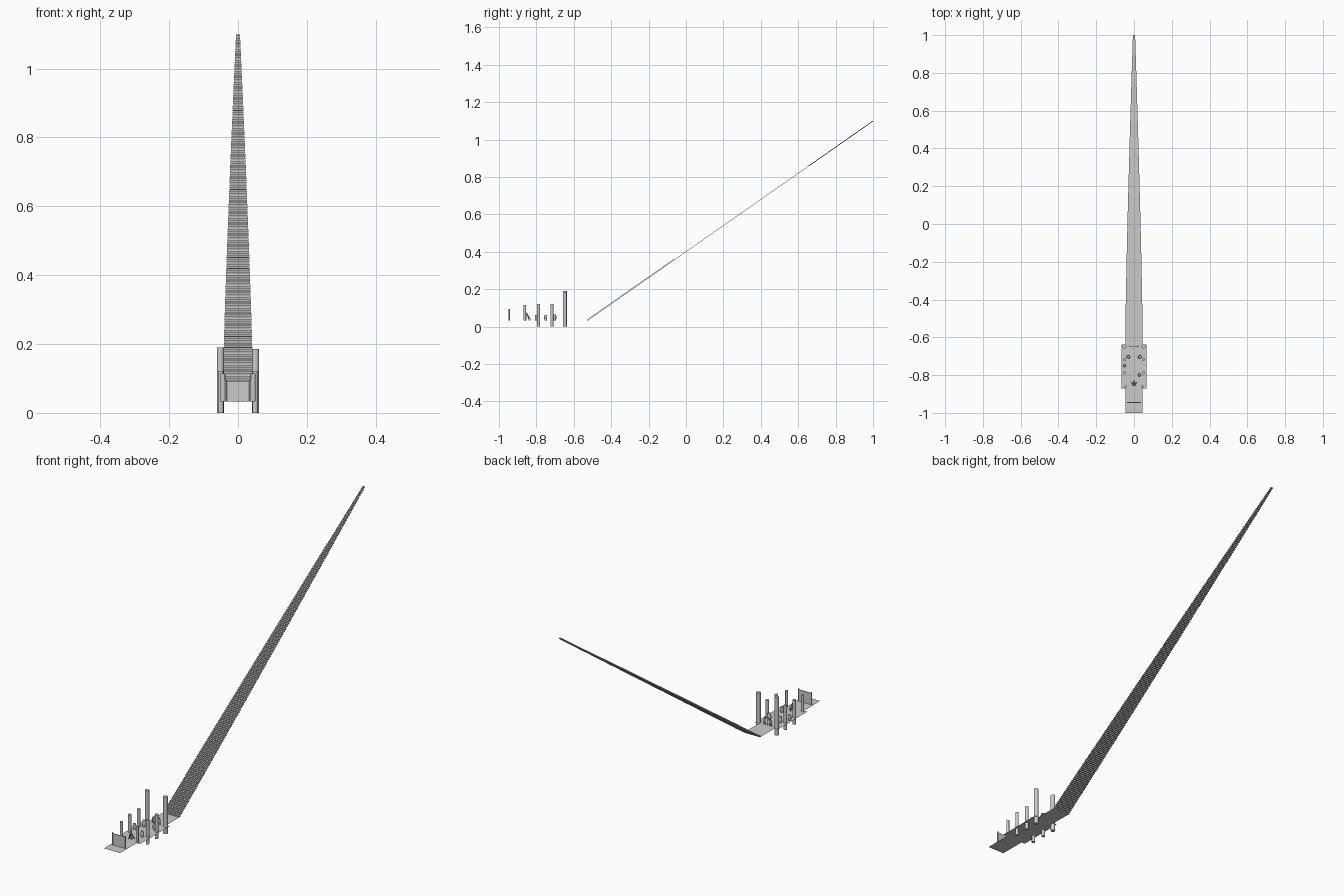
import bpy, math
from mathutils import Vector

if "Cube" in bpy.data.objects:
    bpy.data.objects.remove(bpy.data.objects["Cube"])

DECK = 0.033


def mesh_object(name, verts, faces):
    me = bpy.data.meshes.new(name)
    me.from_pydata(verts, [], faces)
    ob = bpy.data.objects.new(name, me)
    bpy.context.collection.objects.link(ob)
    return ob


def sheet(name, hx, y0, y1, z):
    return mesh_object(name, [(-hx, y0, z), (hx, y0, z), (hx, y1, z), (-hx, y1, z)], [(0, 1, 2, 3)])


def smooth(ob):
    bpy.ops.object.select_all(action='DESELECT')
    ob.select_set(True)
    bpy.context.view_layer.objects.active = ob
    bpy.ops.object.shade_smooth_by_angle()


def rod(name, a, b, r, sides=16):
    a, b = Vector(a), Vector(b)
    bpy.ops.mesh.primitive_cylinder_add(vertices=sides, radius=r, depth=(b - a).length, location=(a + b) / 2)
    ob = bpy.context.object
    ob.name = name
    ob.rotation_euler = (b - a).to_track_quat('Z', 'Y').to_euler()
    smooth(ob)


def post(name, x, y, z0, z1, r, sides=16):
    rod(name, (x, y, z0), (x, y, z1), r, sides)


def barrel(name, x, y, z0, h, r, sides=12):
    profile = [(0.75, 0), (1, 0.3), (1, 0.7), (0.75, 1)]
    verts, faces = [], []
    for f, t in profile:
        for i in range(sides):
            a = 2 * math.pi * i / sides
            verts.append((x + r * f * math.cos(a), y + r * f * math.sin(a), z0 + h * t))
    for k in range(len(profile) - 1):
        for i in range(sides):
            j = (i + 1) % sides
            faces.append((k * sides + i, k * sides + j, (k + 1) * sides + j, (k + 1) * sides + i))
    faces.append(tuple(reversed(range(sides))))
    faces.append(tuple(range(3 * sides, 4 * sides)))
    smooth(mesh_object(name, verts, faces))


# walkway and wider landing, both thin sheets
sheet("walkway", 0.045, -1.0, -0.525, DECK)
sheet("landing", 0.065, -0.87, -0.637, DECK + 0.001)

# long tapering staircase of thin treads
N = 200
y0, y1, z1 = -0.53, 1.0, 1.1
dy, dz = (y1 - y0) / N, (z1 - DECK) / N
verts, faces = [], []
for i in range(N):
    t = i / (N - 1)
    w = 0.006 + 0.039 * (1 - t ** 1.25)
    ya, za = y0 + dy * i, DECK + dz * i
    b = len(verts)
    for z in (za, za + dz * 0.8):
        verts += [(-w, ya, z), (w, ya, z), (w, ya + dy, z), (-w, ya + dy, z)]
    for f in ((3, 2, 1, 0), (4, 5, 6, 7), (0, 1, 5, 4), (1, 2, 6, 5), (2, 3, 7, 6), (3, 0, 4, 7)):
        faces.append(tuple(b + k for k in f))
mesh_object("staircase", verts, faces)

# mooring posts in pairs
for s, side in ((-1, "left"), (1, "right")):
    post(f"tall_post_{side}", s * 0.051, -0.648, 0, 0.19 if s < 0 else 0.186, 0.0105)
    for y in (-0.717, -0.788):
        post(f"middle_post_{side}", s * 0.05, y, 0, 0.122, 0.008)
    post(f"front_post_{side}", s * 0.044, -0.862, DECK, 0.115, 0.007)
    post(f"panel_post_{side}", s * 0.035, -0.945, DECK, 0.095, 0.003)

# upright front panel
bpy.ops.mesh.primitive_cube_add(size=1, location=(0, -0.945, 0.062))
panel = bpy.context.object
panel.name = "front_panel"
panel.scale = (0.07, 0.003, 0.058)

# small barrels on the landing
for x, y, h, r in ((-0.03, -0.703, 0.032, 0.0095), (0.03, -0.703, 0.032, 0.0095),
                   (-0.05, -0.75, 0.029, 0.008), (0.028, -0.80, 0.030, 0.008)):
    barrel("barrel", x, y, DECK, h, r)

# small splayed stand
apex = (0, -0.853, 0.075)
for i in range(5):
    a = math.pi / 2 + i * 2 * math.pi / 5
    rod("stand_leg", (0.014 * math.cos(a), -0.843 + 0.014 * math.sin(a), DECK), apex, 0.002, 8)

# low arched rail at the back of the landing
arch = [(0.022 * math.cos(math.pi * k / 6), -0.648, 0.055 + 0.018 * math.sin(math.pi * k / 6)) for k in range(7)]
for a, b in zip(arch, arch[1:]):
    rod("rail_arch", a, b, 0.0018, 8)
for x, y, z in arch:
    rod("rail_bar", (x, y, DECK), (x, y, z), 0.0018, 8)
